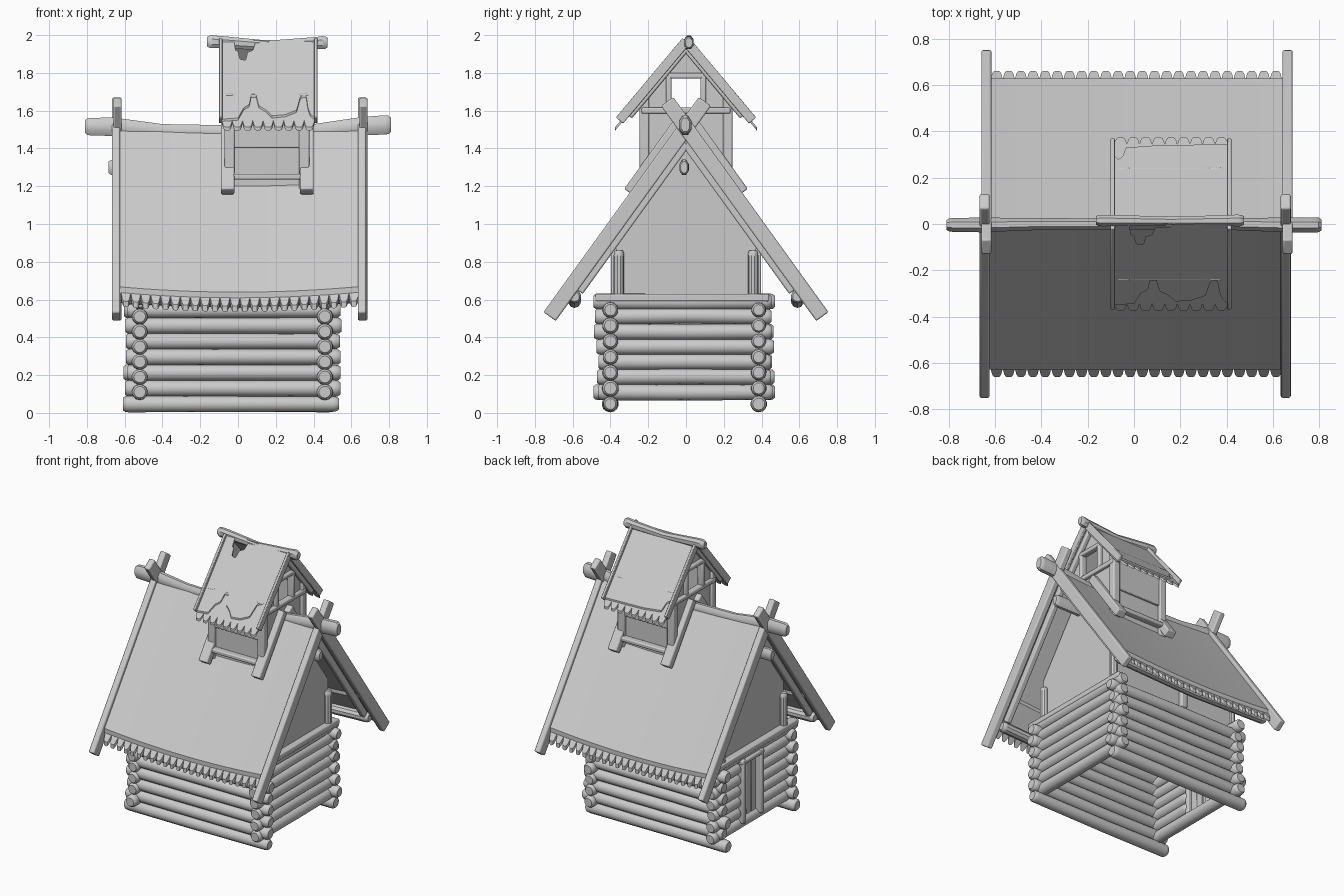
import bpy, bmesh, math, random
from mathutils import Vector

if "Cube" in bpy.data.objects:
    bpy.data.objects.remove(bpy.data.objects["Cube"])
random.seed(4)
R = random.uniform


def finish(name, bm, bevel=0):
    bmesh.ops.recalc_face_normals(bm, faces=bm.faces)
    me = bpy.data.meshes.new(name)
    bm.to_mesh(me)
    bm.free()
    for p in me.polygons:
        p.use_smooth = True
    me.set_sharp_from_angle(angle=math.radians(35))
    ob = bpy.data.objects.new(name, me)
    bpy.context.collection.objects.link(ob)
    if bevel:
        m = ob.modifiers.new("bevel", 'BEVEL')
        m.width = bevel
        m.segments = 2
    return ob


def skin(name, rings, bevel=0):
    """Closed tube through a list of equal-length rings."""
    bm = bmesh.new()
    vs = [[bm.verts.new(p) for p in r] for r in rings]
    n = len(vs[0])
    for a, b in zip(vs, vs[1:]):
        for i in range(n):
            j = (i + 1) % n
            bm.faces.new((a[i], a[j], b[j], b[i]))
    bm.faces.new(vs[0])
    bm.faces.new(vs[-1])
    return finish(name, bm, bevel)


def frame(d):
    side = Vector((1, 0, 0)) if abs(d.x) < .5 else Vector((0, 1, 0))
    return side, d.cross(side).normalized()


def beam(name, p0, p1, w, h, bevel=.008):
    """Squared timber: w along the side axis, h across it."""
    p0, p1 = Vector(p0), Vector(p1)
    u, v = frame((p1 - p0).normalized())
    c = [u * w / 2 * a + v * h / 2 * b for a, b in ((-1, -1), (1, -1), (1, 1), (-1, 1))]
    return skin(name, [[p + q for q in c] for p in (p0, p1)], bevel)


def log(name, pts, sides=14, squash=1):
    """Round timber through (x, y, z, radius) points with softened ends."""
    P = [Vector(p[:3]) for p in pts]
    d = (P[-1] - P[0]).normalized()
    u, v = frame(d)
    r0, r1 = pts[0][3], pts[-1][3]
    st = [(P[0], r0 * .72), (P[0] + d * .012, r0 * .95), (P[0] + d * .03, r0)]
    st += [(p, q[3]) for p, q in zip(P[1:-1], pts[1:-1])]
    st += [(P[-1] - d * .03, r1), (P[-1] - d * .012, r1 * .95), (P[-1], r1 * .72)]
    ang = [2 * math.pi * (i + .5) / sides for i in range(sides)]
    return skin(name, [[p + (u * squash * math.cos(a) + v * math.sin(a)) * r for a in ang] for p, r in st])


def panel(name, x, yz, th=.02):
    """Flat yz polygon with thickness in x."""
    return skin(name, [[(x - th / 2, y, z) for y, z in yz], [(x + th / 2, y, z) for y, z in yz]])


def lin(pts, x):
    for (a, p), (b, q) in zip(pts, pts[1:]):
        if x <= b:
            return p + (q - p) * max(0, x - a) / (b - a)
    return pts[-1][1]


def teeth(x0, x1, n, base, amp):
    return lambda x: base + amp * (1 - abs(2 * ((x - x0) / (x1 - x0) * n % 1) - 1) ** 4)


def sheet(name, x0, x1, cols, s, ridge, slope, top, bot, th):
    """Roof slope: each x column runs from depth top(x) to bot(x)."""
    rings = []
    for i in range(cols + 1):
        x = x0 + (x1 - x0) * i / cols
        a, b = top(x), bot(x)
        za, zb = ridge(x) - slope * a, ridge(x) - slope * b
        rings.append([(x, s * a, za), (x, s * b, zb), (x, s * b, zb - th), (x, s * a, za - th)])
    return skin(name, rings)


# Log walls, courses interlocked at the corners
for k in range(7):
    for y in (-.40, .385):
        z = .047 + .083 * k
        e = 0 if k == 0 else R(.0, .04)
        log("long_wall_log", [(-.61 + e, y, z, .044), (R(-.2, .2), y + R(-.006, .006), z, .042),
                              (.55 - R(0, .04), y, z, R(.039, .045))])
    z = .11 + .08 * k
    log("right_wall_log", [(.46, -.49 + R(0, .03), z, .043), (.46, 0, z + R(-.005, .005), .042),
                           (.46, .475 - R(0, .03), z, .041)])
    runs = [(-.49, .47)] if k in (0, 6) else [(-.49 + R(0, .03), -.05), (.16, .47 - R(0, .03))]
    for a, b in runs:
        log("left_wall_log", [(-.52, a, z, .042), (-.52, b, z, .042)])

# Door on the left gable end
for y in (-.05, .155):
    beam("door_post", (-.535, y, .12), (-.535, y, .58), .09, .035)
beam("door_lintel", (-.535, -.07, .56), (-.535, .175, .56), .09, .03)
for i in range(3):
    beam("door_board", (-.525, -.003 + .058 * i, .13), (-.525, -.003 + .058 * i, .55), .025, .054, .004)

# Upper walls behind the eaves and the gable ends
for x in (-.51, .45):
    panel("gable_wall", x, [(-.37, .6), (.37, .6), (.37, .93), (0, 1.44), (-.37, .93)])
    o = math.copysign(.02, x)
    beam("wall_plate", (x + o, -.48, .61), (x + o, .44, .61), .07, .04)
    for y in (-.355, .355):
        log("gable_post", [(x + o, y, .6, .028), (x + o, y, .86, .028)], 10)
for y in (-.36, .36):
    beam("side_wall", (-.51, y, .77), (.45, y, .77), .02, .36, 0)
    beam("side_wall_stud", (-.1, y * 1.05, .6), (-.1, y * 1.05, .93), .05, .04)

# Main roof, sagging in the middle
sl = 1.385
sag = lambda x: 1.512 + .03 * (x / .65) ** 2
for s in (-1, 1):
    sheet("roof_sheet", -.63, .65, 24, s, sag, sl, lambda x: 0, lambda x: .63, .035)
    sheet("roof_shingle_edge", -.62, .64, 24 * 8, s, lambda x: sag(x) - .03, sl,
          lambda x: .5, teeth(-.62, .64, 24, .625, .037), .03)
    log("eave_purlin", [(-.62, s * .59, .61, .036), (0, s * .59, .59, .034), (.64, s * .59, .615, .036)], 10)
    for x in (-.642, .66):
        e = Vector((0, .82, 1.136))
        beam("barge_board", (x + s * .004, s * .722, 1.51 - sl * .722), (x + s * .004, -s * .1, 1.51 + sl * .1),
             .044, .08)
    for x in (-.59, .61):
        beam("overhang_rafter", (x, s * .565, 1.425 - sl * .565), (x, 0, 1.425), .04, .045)
log("ridge_beam", [(-.81, -.004, 1.515, .05), (-.66, -.004, 1.515, .053), (-.4, 0, 1.49, .042), (0, 0, 1.485, .04),
                   (.4, 0, 1.49, .042), (.66, -.004, 1.518, .053), (.81, -.004, 1.525, .055)], 8, .65)
log("ridge_purlin", [(-.685, -.01, 1.30, .045), (.67, -.01, 1.30, .045)], 8, .6)

# Tower skids, posts and walls
tx = (-.045, .35)
for s in (-1, 1):
    for x, kx in zip(tx, (-.055, .365)):
        beam("tower_skid", (kx, s * .305, 1.17), (kx, s * .03, 1.17 + sl * .275), .072, .055)
        beam("tower_post", (x, s * .22, 1.18), (x, s * .22, 1.69), .055, .05)
    beam("tower_sill", (-.07, s * .245, 1.25), (.38, s * .245, 1.25), .05, .03)
    beam("tower_lower_board", (-.04, s * .215, 1.29), (.35, s * .215, 1.29), .02, .23, .004)
    beam("tower_upper_board", (-.04, s * .225, 1.54), (.35, s * .225, 1.54), .02, .27, .004)
    beam("tower_top_plate", (-.06, s * .225, 1.67), (.37, s * .225, 1.67), .04, .035)

# Tower gable ends with a small window opening
for x in tx:
    o = math.copysign(.012, x)
    panel("tower_end_wall", x, [(-.22, 1.2), (.22, 1.2), (.22, 1.6), (-.22, 1.6)])
    panel("tower_end_peak", x, [(-.13, 1.785), (.13, 1.785), (0, 1.935)])
    beam("tower_cross_beam", (x + o, -.235, 1.6), (x + o, .235, 1.6), .045, .032)
    beam("window_head", (x + o, -.14, 1.785), (x + o, .14, 1.785), .045, .03)
    for s in (-1, 1):
        panel("tower_end_side", x, [(s * .08, 1.6), (s * .22, 1.6), (s * .22, 1.68), (s * .13, 1.785), (s * .08, 1.785)])
        beam("window_post", (x + o, s * .092, 1.6), (x + o, s * .092, 1.79), .045, .03)

# Tower roof: toothed under layer and a torn top layer
flat = lambda x: 1.975
hole = lambda x: lin([(-.02, 0), (-.015, .045), (0, .05), (.01, .085), (.04, .09), (.05, .055), (.08, .045),
                      (.09, .015), (.16, .012), (.17, 0)], x)
front = lambda x: lin([(-.09, .35), (0, .345), (.03, .30), (.06, .285), (.07, .24), (.095, .24), (.11, .29),
                       (.15, .31), (.18, .335), (.25, .33), (.31, .31), (.33, .25), (.36, .24), (.37, .3),
                       (.385, .33), (.41, .345)], x)
back = lambda x: lin([(-.09, .3), (-.07, .28), (-.05, .29), (-.035, .33), (.1, .34), (.41, .345)], x)
for s, edge in ((-1, front), (1, back)):
    top = hole if s < 0 else (lambda x: 0)
    sheet("tower_shingle_layer", -.085, .405, 9 * 10, s, lambda x: 1.963, 1.2, top, teeth(-.085, .405, 9, .345, .03), .018)
    sheet("tower_torn_layer", -.088, .408, 100, s, flat, 1.2, top, edge, .012)
    for x in (-.092, .412):
        beam("tower_barge_board", (x, s * .352, 1.548), (x, 0, 1.968), .018, .05, .004)
    for x in (-.065, .375):
        beam("tower_rafter", (x, s * .3, 1.93 - .36), (x, 0, 1.93), .035, .035)
log("tower_ridge_pole", [(-.165, .015, 1.965, .036), (-.09, .015, 1.963, .035), (.16, .012, 1.945, .028),
                         (.41, .015, 1.958, .034), (.475, .015, 1.96, .037)], 8, .75)
